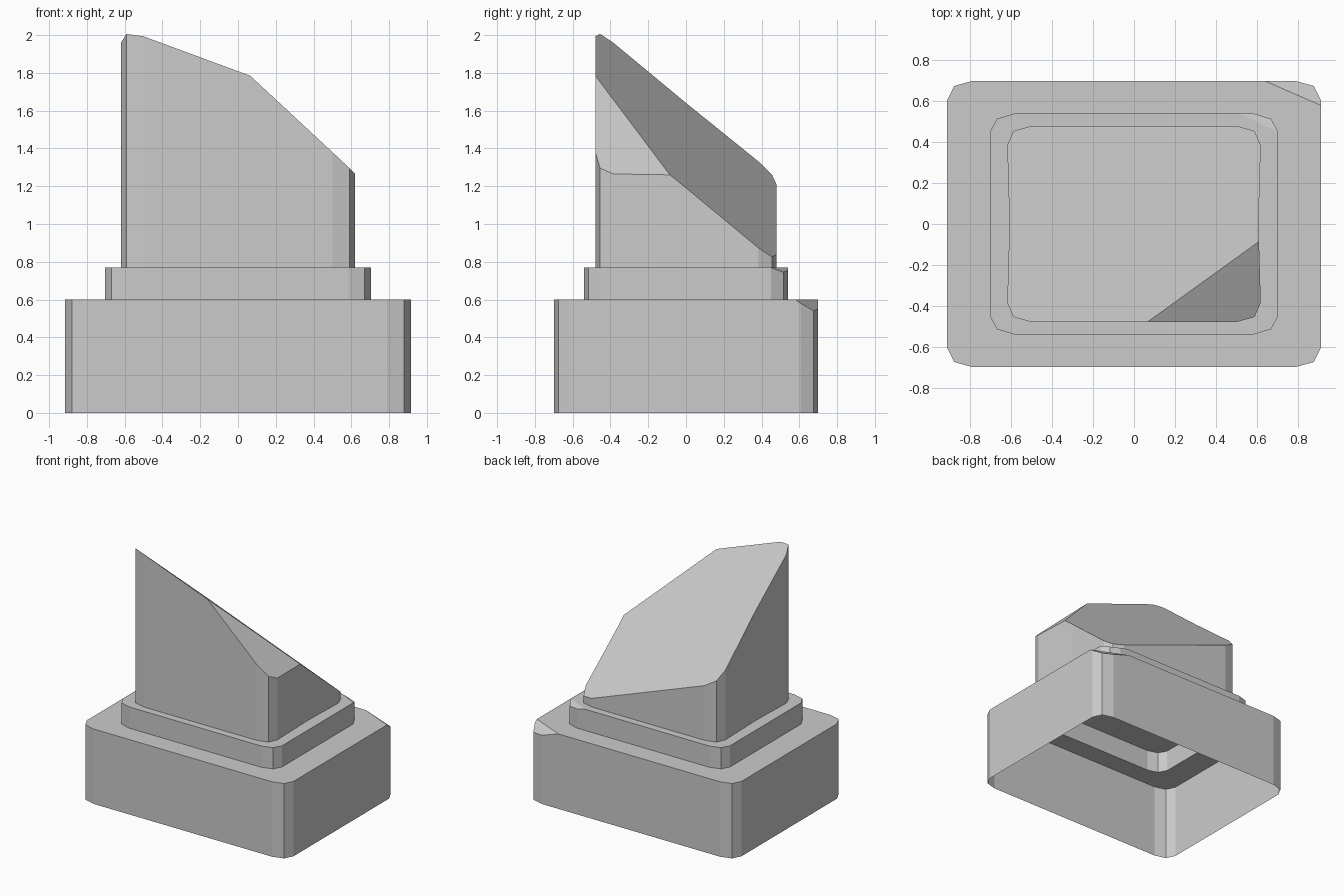
import bpy
import bmesh
from mathutils import Vector

if "Cube" in bpy.data.objects:
    bpy.data.objects.remove(bpy.data.objects["Cube"])


def outline(xs, ys, bow=None):
    """Rounded rectangle: three points per corner, optional waisted sides."""
    quarter = list(zip(xs, ys))            # from the side face to the back face
    half = quarter + [(-x, y) for x, y in reversed(quarter)]
    if bow:
        half.append((-bow, 0))
    return half + [(-x, -y) for x, y in half]


def ring(bm, pts, z):
    return [bm.verts.new((x, y, z)) for x, y in pts]


def bridge(bm, a, b):
    for i in range(len(a)):
        j = (i + 1) % len(a)
        bm.faces.new((a[i], a[j], b[j], b[i]))


def slice_off(bm, a, b, c):
    """Remove everything above the plane through a, b, c and cap the cut."""
    a, b, c = Vector(a), Vector(b), Vector(c)
    n = (b - a).cross(c - a).normalized()
    if n.z < 0:
        n.negate()
    cut = bmesh.ops.bisect_plane(bm, geom=bm.verts[:] + bm.edges[:] + bm.faces[:],
                                 dist=1e-5, plane_co=a, plane_no=n, clear_outer=True)
    edges = [e for e in cut["geom_cut"]
             if isinstance(e, bmesh.types.BMEdge) and e.is_boundary]
    bmesh.ops.edgeloop_fill(bm, edges=edges)


def finish(bm, name):
    for f in bm.faces:
        f.normal_update()
        centre = f.calc_center_median()
        # all walls face outward, all tops face up
        if f.normal.dot(Vector((centre.x, centre.y, 2 if f.normal.z > 0.2 or f.normal.z < -0.2 else 0))) < 0:
            f.normal_flip()
    mesh = bpy.data.meshes.new(name)
    bm.to_mesh(mesh)
    bm.free()
    bpy.context.collection.objects.link(bpy.data.objects.new(name, mesh))


def step(name, outer, inner, z0, z1, chip):
    """Open-bottomed tier with a flat ledge and one chipped corner."""
    bm = bmesh.new()
    low, top = ring(bm, outer, z0), ring(bm, outer, z1)
    bridge(bm, low, top)
    outer_edges = [bm.edges.get((top[i], top[i - 1])) for i in range(len(top))]
    hole = ring(bm, inner, z1)
    hole_edges = [bm.edges.new((hole[i], hole[i - 1])) for i in range(len(hole))]
    bmesh.ops.bridge_loops(bm, edges=outer_edges + hole_edges)
    slice_off(bm, *chip)
    finish(bm, name)


base_pts = outline((0.915, 0.88, 0.79), (0.605, 0.675, 0.70))
collar_pts = outline((0.705, 0.67, 0.585), (0.45, 0.515, 0.54))
tower_ledge_pts = outline((0.62, 0.59, 0.50), (0.385, 0.455, 0.48))
tower_pts = outline((0.62, 0.59, 0.50), (0.385, 0.455, 0.48), bow=0.609)

# Wide base and narrower collar
step("base", base_pts, collar_pts, 0, 0.6,
     ((0.64, 0.70, 0.6), (0.915, 0.58, 0.6), (0.88, 0.675, 0.54)))
step("collar", collar_pts, tower_ledge_pts, 0.6, 0.77,
     ((0.52, 0.54, 0.77), (0.705, 0.447, 0.77), (0.67, 0.515, 0.745)))

# Tower, cut by a long slope and a smaller front right slope
bm = bmesh.new()
low, top = ring(bm, tower_pts, 0.77), ring(bm, tower_pts, 3)
bridge(bm, low, top)
bm.faces.new(top)
slice_off(bm, (-0.62, -0.385, 1.96), (-0.62, 0.385, 1.33), (0.62, 0.385, 0.872))
slice_off(bm, (0.07, -0.48, 1.78), (0.607, -0.1, 1.265), (0.62, -0.385, 1.265))
finish(bm, "tower")
